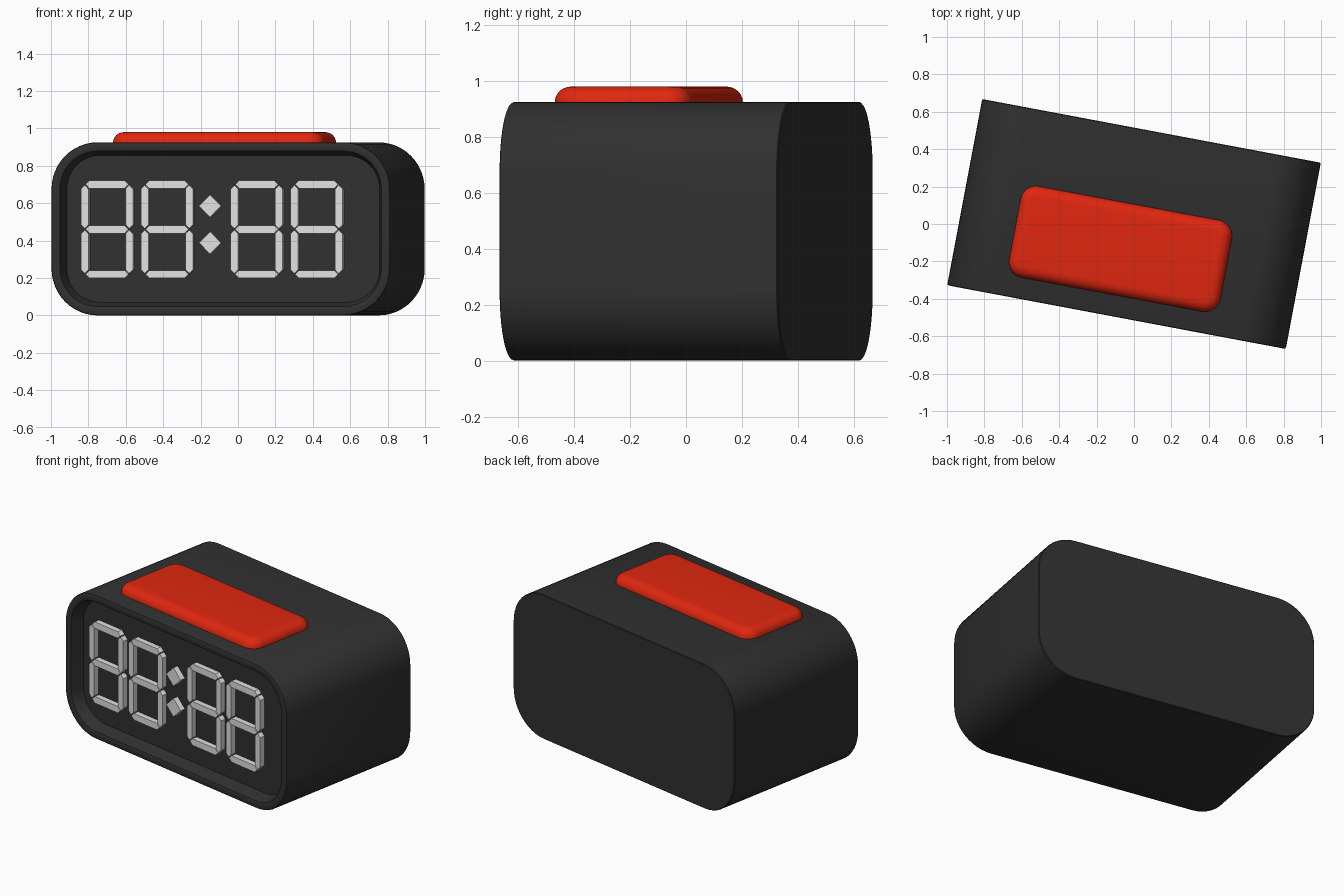
import bpy, bmesh
from math import radians, sin, cos, pi
from mathutils import Matrix, Vector

if "Cube" in bpy.data.objects:
    bpy.data.objects.remove(bpy.data.objects["Cube"])

WIDTH, DEPTH, HEIGHT = 1.842, 1.013, 0.925
RECESS = 0.08
TURN = Matrix.Rotation(radians(-10.65), 4, "Z")
UPRIGHT = Matrix.Rotation(pi / 2, 4, "X")   # drawing plane faces the front


def material(name, color):
    m = bpy.data.materials.new(name)
    m.use_nodes = True
    m.diffuse_color = (*color, 1)
    bsdf = m.node_tree.nodes["Principled BSDF"]
    bsdf.inputs["Base Color"].default_value = (*color, 1)
    bsdf.inputs["Roughness"].default_value = 0.6
    return m


BLACK = material("black plastic", (0.03, 0.03, 0.03))
RED = material("red button", (0.75, 0.02, 0.005))
LIGHT = material("light grey digits", (0.75, 0.75, 0.75))


def finish(name, bm, mat, matrix, smooth=False):
    bmesh.ops.recalc_face_normals(bm, faces=bm.faces)
    mesh = bpy.data.meshes.new(name)
    bm.to_mesh(mesh)
    bm.free()
    mesh.materials.append(mat)
    ob = bpy.data.objects.new(name, mesh)
    bpy.context.collection.objects.link(ob)
    ob.matrix_world = matrix
    if smooth:
        bpy.ops.object.select_all(action="DESELECT")
        ob.select_set(True)
        bpy.context.view_layer.objects.active = ob
        bpy.ops.object.shade_smooth_by_angle(angle=radians(35))
    return ob


def rounded_rect(w, h, r, inset, steps=12):
    """Corner arcs of a rounded rectangle, pulled inwards by inset."""
    points = []
    for k, (sx, sy) in enumerate([(1, 1), (-1, 1), (-1, -1), (1, -1)]):
        for i in range(steps + 1):
            a = (k + i / steps) * pi / 2
            points.append((sx * (w / 2 - r) + (r - inset) * cos(a),
                           sy * (h / 2 - r) + (r - inset) * sin(a)))
    return points


def loft(w, h, r, levels):
    """Stack rounded rectangles given as (inset, height) and cap both ends."""
    bm = bmesh.new()
    rings = [[bm.verts.new((x, y, z)) for x, y in rounded_rect(w, h, r, inset)]
             for inset, z in levels]
    for low, high in zip(rings, rings[1:]):
        for i in range(len(low)):
            j = (i + 1) % len(low)
            bm.faces.new((low[i], low[j], high[j], high[i]))
    bm.faces.new(rings[0][::-1])
    bm.faces.new(rings[-1])
    return bm


def prism(bm, outline, thickness):
    low, high = ([bm.verts.new((p[0], p[1], z)) for p in outline] for z in (0, thickness))
    bm.faces.new(low[::-1])
    bm.faces.new(high)
    for i in range(len(low)):
        j = (i + 1) % len(low)
        bm.faces.new((low[i], low[j], high[j], high[i]))


# Case with a rim around the recessed display
half = DEPTH / 2
case = loft(WIDTH, HEIGHT, 0.25, [
    (0.004, -half), (0, -half + 0.004), (0, half - 0.01), (0.003, half - 0.003),
    (0.01, half), (0.04, half), (0.047, half - 0.003), (0.05, half - 0.01),
    (0.07, half - RECESS)])
finish("clock_case", case, BLACK,
       TURN @ Matrix.Translation((0, 0, HEIGHT / 2)) @ UPRIGHT, True)

# Button on top, with a rounded upper edge
EDGE = 0.06
levels = [(0, -0.02)] + [(EDGE * (1 - cos(i * pi / 12)), (0.98 - HEIGHT) * sin(i * pi / 12))
                         for i in range(7)]
finish("top_button", loft(1.149, 0.497, 0.085, levels), RED,
       Matrix.Translation((-0.072, -0.133, HEIGHT)) @ TURN, True)


# Digits made of seven pointed bars each
def bar(bm, a, b, w=0.021, gap=0.004):
    a, b = Vector(a), Vector(b)
    d = (b - a).normalized()
    n = Vector((-d.y, d.x))
    a, b = a + d * gap, b - d * gap
    prism(bm, [a, a + (d - n) * w, b - (d + n) * w, b, b + (n - d) * w, a + (d + n) * w], 0.035)


def on_display(u, z):
    return TURN @ Matrix.Translation((u, -half + RECESS, z)) @ UPRIGHT


SX, SZ = 0.121, 0.24
for number, u in enumerate((-0.626, -0.30, 0.188, 0.514), 1):
    bm = bmesh.new()
    for z in (-SZ, 0, SZ):
        bar(bm, (-SX, z), (SX, z))
    for x in (-SX, SX):
        for z in (-SZ, 0):
            bar(bm, (x, z), (x, z + SZ))
    finish(f"digit_{number}", bm, LIGHT, on_display(u, 0.46))

# Colon diamonds
for name, z in (("upper", 0.585), ("lower", 0.388)):
    bm = bmesh.new()
    prism(bm, [(0.06, 0), (0, 0.06), (-0.06, 0), (0, -0.06)], 0.035)
    finish(f"colon_{name}", bm, LIGHT, on_display(-0.066, z))
